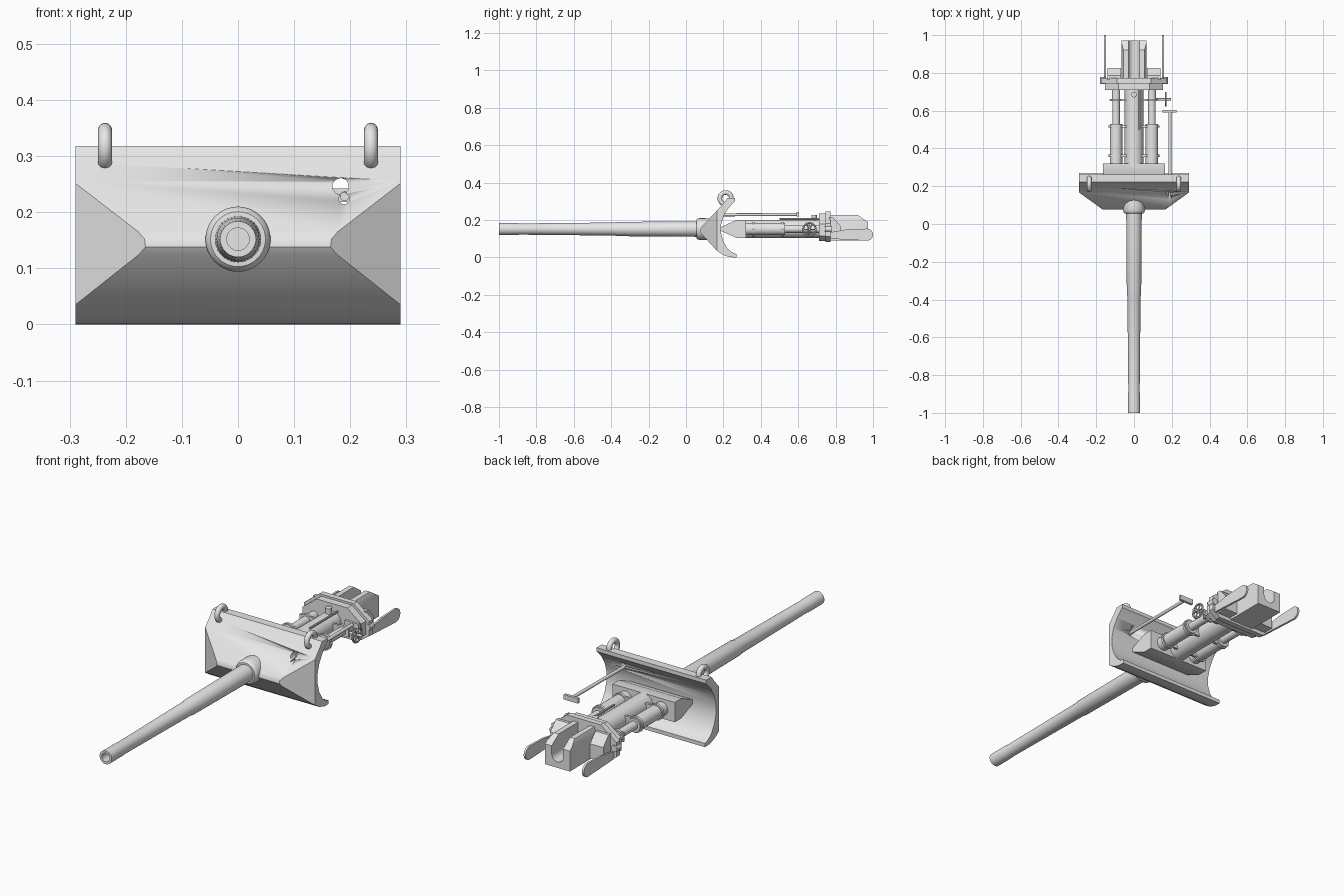
import bpy, bmesh, math
from mathutils import Vector, Matrix

if "Cube" in bpy.data.objects:
    bpy.data.objects.remove(bpy.data.objects["Cube"])

AXIS_Z = 0.152
steel = bpy.data.materials.new("plain_grey")
steel.diffuse_color = (0.8, 0.8, 0.8, 1)
steel.use_nodes = True
steel.node_tree.nodes["Principled BSDF"].inputs["Base Color"].default_value = steel.diffuse_color


def finish(bm, name, smooth=True):
    bmesh.ops.recalc_face_normals(bm, faces=bm.faces)
    me = bpy.data.meshes.new(name)
    bm.to_mesh(me)
    bm.free()
    me.materials.append(steel)
    ob = bpy.data.objects.new(name, me)
    bpy.context.collection.objects.link(ob)
    if smooth:
        bpy.ops.object.select_all(action='DESELECT')
        ob.select_set(True)
        bpy.context.view_layer.objects.active = ob
        bpy.ops.object.shade_smooth_by_angle(angle=math.radians(32))
    return ob


def lathe(name, profile, x=0, z=AXIS_Z, n=32):
    """Turn (y, radius) points around a line parallel to y; ends are capped."""
    bm = bmesh.new()
    rings = [[bm.verts.new((x + r * math.cos(2 * math.pi * i / n), y,
                            z + r * math.sin(2 * math.pi * i / n)))
              for i in range(n)] for y, r in profile]
    for a, b in zip(rings, rings[1:]):
        for i in range(n):
            j = (i + 1) % n
            bm.faces.new((a[i], a[j], b[j], b[i]))
    bm.faces.new(rings[0])
    bm.faces.new(rings[-1])
    return finish(bm, name)


def rod(name, p, q, r, n=12):
    p, q = Vector(p), Vector(q)
    d = q - p
    m = Matrix.Translation((p + q) / 2) @ d.to_track_quat('Z', 'Y').to_matrix().to_4x4()
    bm = bmesh.new()
    bmesh.ops.create_cone(bm, cap_ends=True, segments=n, radius1=r, radius2=r,
                          depth=d.length, matrix=m)
    return finish(bm, name)


def prism(name, pts, axis, lo, hi, cuts=()):
    """Extrude a 2D outline along x (y,z points) or y (x,z points), then slice."""
    bm = bmesh.new()
    place = (lambda u, v, t: (t, u, v)) if axis == 'x' else (lambda u, v, t: (u, t, v))
    a = [bm.verts.new(place(u, v, lo)) for u, v in pts]
    b = [bm.verts.new(place(u, v, hi)) for u, v in pts]
    for i in range(len(pts)):
        j = (i + 1) % len(pts)
        bm.faces.new((a[i], a[j], b[j], b[i]))
    bm.faces.new(a)
    bm.faces.new(b)
    bmesh.ops.recalc_face_normals(bm, faces=bm.faces)
    for co, no in cuts:
        bmesh.ops.bisect_plane(bm, geom=bm.verts[:] + bm.edges[:] + bm.faces[:],
                               plane_co=co, plane_no=no, clear_outer=True)
        bmesh.ops.holes_fill(bm, edges=[e for e in bm.edges if e.is_boundary], sides=0)
    return finish(bm, name)


def torus(name, centre, R, r, n=28, k=12):
    """Ring whose hole faces along x."""
    bm = bmesh.new()
    rings = []
    for i in range(n):
        t = 2 * math.pi * i / n
        rings.append([bm.verts.new(Vector(centre) + Vector((
            r * math.sin(2 * math.pi * j / k),
            (R + r * math.cos(2 * math.pi * j / k)) * math.cos(t),
            (R + r * math.cos(2 * math.pi * j / k)) * math.sin(t)))) for j in range(k)])
    for i in range(n):
        a, b = rings[i], rings[(i + 1) % n]
        for j in range(k):
            bm.faces.new((a[j], a[(j + 1) % k], b[(j + 1) % k], b[j]))
    return finish(bm, name)


# Barrel with bored muzzle, and rounded collar at the shield
lathe("barrel", [(-0.8, 0.02), (-1, 0.02), (-1, 0.032), (-0.9, 0.0315), (-0.89, 0.03),
                 (-0.38, 0.035), (-0.37, 0.038), (0.15, 0.042)], n=40)
lathe("barrel_collar", [(0.055, 0.04), (0.056, 0.049), (0.062, 0.055), (0.072, 0.058),
                        (0.1, 0.058), (0.15, 0.056)], n=40)

# Curved shield with angled front corners
outer = [(0.27, 0.0), (0.235, 0.002), (0.2, 0.013), (0.165, 0.036), (0.084, 0.125),
         (0.076, 0.138), (0.077, 0.152), (0.085, 0.165), (0.17, 0.256), (0.2, 0.29),
         (0.222, 0.318), (0.262, 0.318)]
inner = [(0.262, 0.3), (0.225, 0.262), (0.2, 0.22), (0.187, 0.175), (0.187, 0.13),
         (0.2, 0.085), (0.222, 0.047), (0.245, 0.028), (0.27, 0.018)]
cuts = [((s * 0.165, 0.076, 0.15), (s * 0.09, -0.125, 0)) for s in (-1, 1)]
shield = prism("shield", outer + inner, 'x', -0.29, 0.29, cuts)

# Sight openings through the shield
for i, (x, z, r) in enumerate([(0.183, 0.246, 0.015), (0.189, 0.224, 0.01)]):
    cutter = rod(f"sight_hole_cutter_{i}", (x, 0.05, z), (x, 0.3, z), r, 10)
    cutter.hide_render = True
    cutter.hide_viewport = True
    mod = shield.modifiers.new("sight_hole", 'BOOLEAN')
    mod.operation = 'DIFFERENCE'
    mod.object = cutter
    mod.solver = 'EXACT'

# Cradle block tapering forward into the shield
prism("cradle_block", [(0.18, 0.145), (0.18, 0.16), (0.27, 0.2), (0.32, 0.2),
                       (0.32, 0.105), (0.27, 0.105)], 'x', -0.165, 0.165)

# Rear barrel sleeve
lathe("barrel_sleeve", [(0.3, 0.049), (0.72, 0.049)], n=36)
rod("top_plug", (0, 0.685, 0.18), (0, 0.685, 0.226), 0.015, 16)
rod("top_pipe", (0.03, 0.5, 0.205), (0.03, 0.72, 0.205), 0.005, 8)

for s, side in ((-1, "left"), (1, "right")):
    # Lifting rings
    torus(f"{side}_lifting_ring", (s * 0.237, 0.212, 0.316), 0.031, 0.0125)
    # Recoil cylinder: bands, thin piston and end collar
    lathe(f"{side}_recoil_cylinder", [
        (0.3, 0.033), (0.355, 0.033), (0.355, 0.039), (0.367, 0.039), (0.367, 0.033),
        (0.51, 0.033), (0.51, 0.039), (0.522, 0.039), (0.522, 0.033), (0.53, 0.033),
        (0.53, 0.02), (0.65, 0.02), (0.65, 0.03), (0.662, 0.03), (0.662, 0.022),
        (0.72, 0.022)], x=s * 0.095, n=28)
    # Bolts, gussets and loader guards behind the rear plate
    rod(f"{side}_plate_bolt", (s * 0.163, 0.742, 0.152), (s * 0.163, 0.778, 0.152), 0.016)
    x0, x1 = sorted((s * 0.07, s * 0.14))
    prism(f"{side}_gusset", [(0.765, 0.1), (0.765, 0.215), (0.785, 0.215), (0.825, 0.17),
                             (0.825, 0.1)], 'x', x0, x1)
    x0, x1 = sorted((s * 0.149, s * 0.159))
    tip = [(0.968 + 0.032 * math.cos(a), 0.122 + 0.032 * math.sin(a))
           for a in [math.radians(-90 + 22.5 * k) for k in range(9)]]
    prism(f"{side}_guard", [(0.77, 0.1)] + tip + [(0.86, 0.15), (0.77, 0.135)], 'x', x0, x1)

# Bands tying the cylinders together
for i, y in enumerate((0.355, 0.51)):
    prism(f"cylinder_band_{i}", [(-0.12, 0.125), (0.12, 0.125), (0.135, 0.152), (0.12, 0.18),
                                 (-0.12, 0.18), (-0.135, 0.152)], 'y', y, y + 0.012)
prism("piston_tie_plate", [(-0.13, 0.13), (0.13, 0.13), (0.13, 0.174), (-0.13, 0.174)],
      'y', 0.65, 0.66)


# Stepped many-sided rear plate
def plate_outline(k):
    half = [(0.13, -0.07), (0.172, -0.04), (0.172, 0.03), (0.09, 0.093)]
    right = [(x * k, AXIS_Z + z * k) for x, z in half]
    return right + [(-x, z) for x, z in reversed(right)]


prism("rear_plate_front_step", plate_outline(0.9), 'y', 0.71, 0.745)
prism("rear_plate", plate_outline(1.0), 'y', 0.745, 0.772)

# Breech with a round-bottomed loading channel and sloped rear corners
channel = [(0.03 * math.cos(math.radians(18 * k)), 0.15 - 0.03 * math.sin(math.radians(18 * k)))
           for k in range(11)]
prism("breech", [(-0.066, 0.092), (0.066, 0.092), (0.066, 0.2), (0.055, 0.226), (0.03, 0.226)]
      + channel + [(-0.03, 0.226), (-0.055, 0.226), (-0.066, 0.2)], 'y', 0.765, 0.972,
      [((0, 0.92, 0.226), (0, 0.035, 0.05))])

# Handwheel with spokes
torus("handwheel_rim", (0.168, 0.66, 0.15), 0.034, 0.005, 28, 8)
rod("handwheel_shaft", (0.1, 0.66, 0.15), (0.195, 0.66, 0.15), 0.006)
for k in range(3):
    a = math.pi * k / 3
    dy, dz = 0.034 * math.cos(a), 0.034 * math.sin(a)
    rod(f"handwheel_spoke_{k}", (0.168, 0.66 - dy, 0.15 - dz),
        (0.168, 0.66 + dy, 0.15 + dz), 0.0035, 8)

# Sight tube with crossbar
rod("sight_tube", (0.19, 0.17, 0.228), (0.19, 0.595, 0.23), 0.008)
prism("sight_crossbar", [(0.15, 0.218), (0.225, 0.218), (0.225, 0.242), (0.15, 0.242)],
      'y', 0.59, 0.603)
